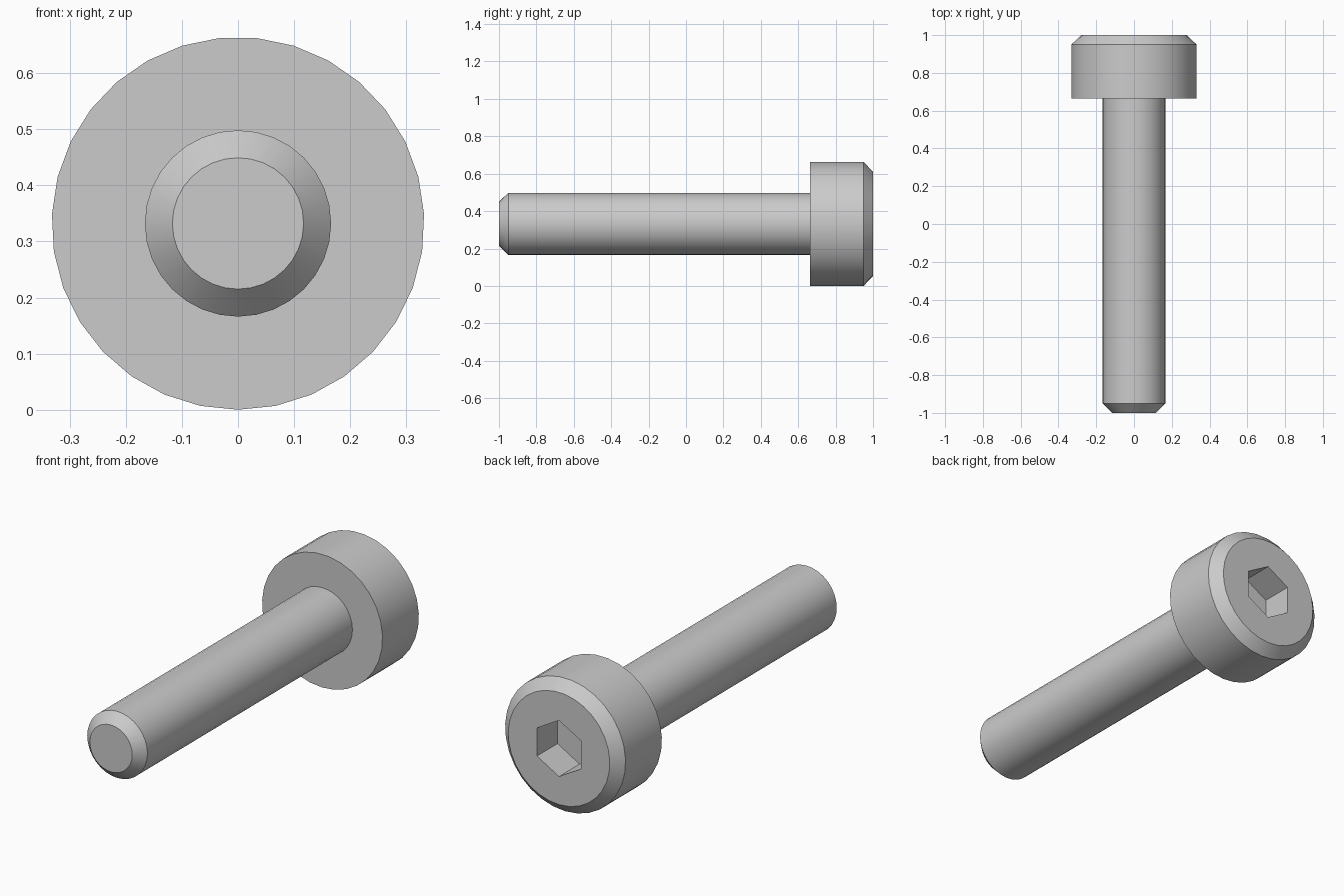
import bpy
import bmesh
from math import cos, sin, pi

if "Cube" in bpy.data.objects:
    bpy.data.objects.remove(bpy.data.objects["Cube"], do_unlink=True)

AXIS_Z = 0.332
HEAD_R, SHAFT_R, SOCKET_R = 0.332, 0.166, 0.14
HEAD_SIDES, SHAFT_SIDES = 31, 32
BEARING_Y = 0.664

steel = bpy.data.materials.new("grey steel")
steel.use_nodes = True
colour = (0.6, 0.6, 0.6, 1)
steel.diffuse_color = colour
steel.node_tree.nodes["Principled BSDF"].inputs["Base Color"].default_value = colour


def ring(bm, sides, radius, y):
    """Closed loop of edges around the screw axis, first corner at the bottom."""
    angles = [2 * pi * i / sides - pi / 2 for i in range(sides)]
    verts = [bm.verts.new((radius * cos(a), y, AXIS_Z + radius * sin(a))) for a in angles]
    return [bm.edges.new((v, verts[(i + 1) % sides])) for i, v in enumerate(verts)]


def walls(bm, sides, profile):
    """Skin a run of rings given as (radius, y); return the end rings."""
    rings = [ring(bm, sides, r, y) for r, y in profile]
    for a, b in zip(rings, rings[1:]):
        bmesh.ops.bridge_loops(bm, edges=a + b)
    return rings[0], rings[-1]


def cap(bm, edges):
    """Flat face inside one loop, or between an outer and an inner loop."""
    bmesh.ops.triangle_fill(bm, edges=edges, use_beauty=True)


def finish(bm, name):
    bmesh.ops.recalc_face_normals(bm, faces=bm.faces)
    mesh = bpy.data.meshes.new(name)
    bm.to_mesh(mesh)
    bm.free()
    mesh.materials.append(steel)
    obj = bpy.data.objects.new(name, mesh)
    bpy.context.collection.objects.link(obj)
    bpy.ops.object.select_all(action="DESELECT")
    obj.select_set(True)
    bpy.context.view_layer.objects.active = obj
    bpy.ops.object.shade_smooth_by_angle()


# Head: chamfered cylinder with a hexagonal socket in its back face
bm = bmesh.new()
bearing, face = walls(bm, HEAD_SIDES, [(HEAD_R, BEARING_Y), (HEAD_R, 0.95), (0.28, 1)])
mouth, floor = walls(bm, 6, [(SOCKET_R, 1), (SOCKET_R, 0.838)])
cap(bm, face + mouth)
cap(bm, floor)
cap(bm, bearing + ring(bm, SHAFT_SIDES, SHAFT_R, BEARING_Y))
finish(bm, "head")

# Shaft: plain cylinder with a chamfered tip
bm = bmesh.new()
tip, root = walls(bm, SHAFT_SIDES, [(0.117, -1), (SHAFT_R, -0.95), (SHAFT_R, BEARING_Y)])
cap(bm, tip)
finish(bm, "shaft")
